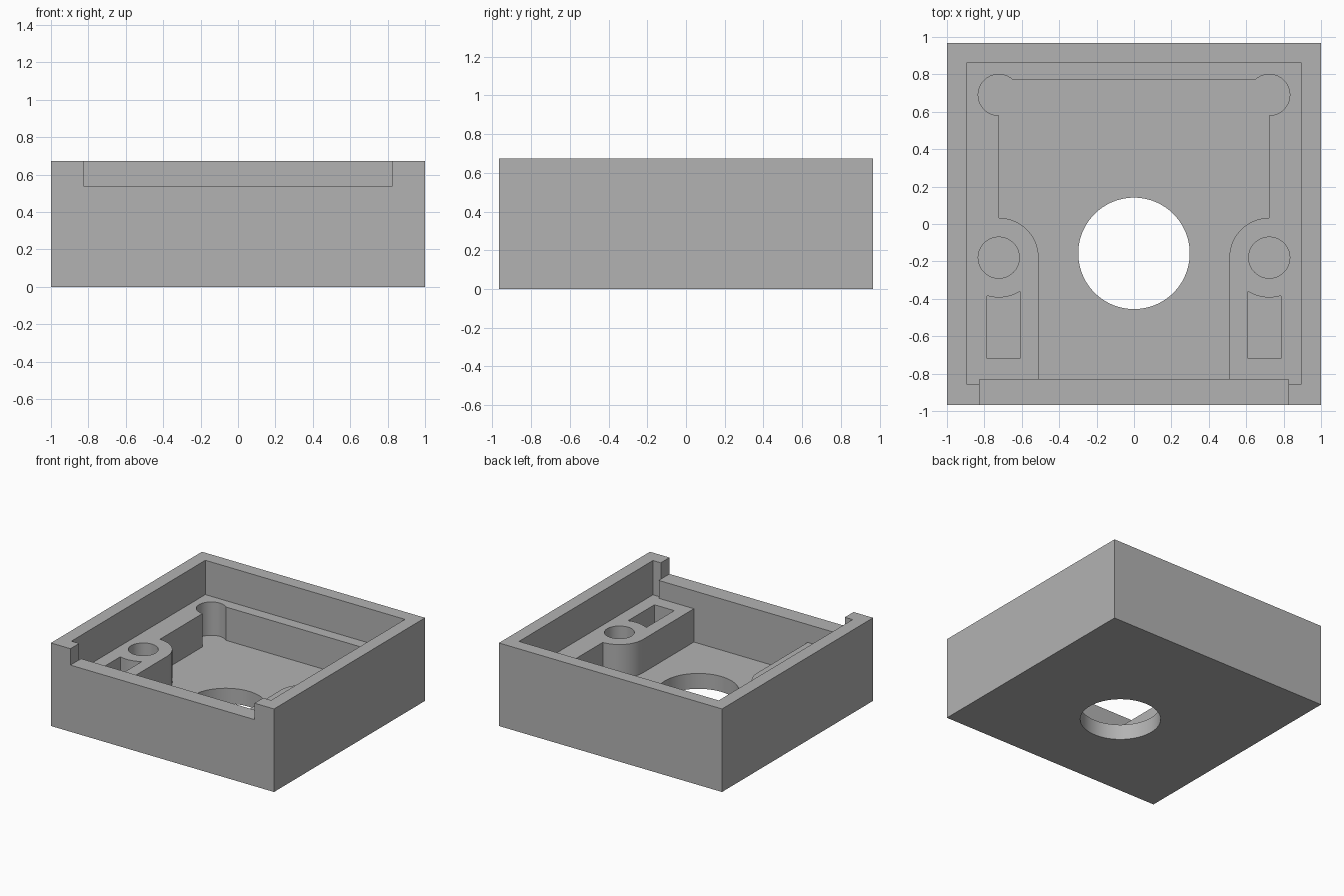
import bpy
import bmesh
from math import radians, cos, sin, asin, degrees

cube = bpy.data.objects.get("Cube")
if cube:
    bpy.data.objects.remove(cube, do_unlink=True)

# Main sizes
HALF_X, HALF_Y, TOP = 1.0, 0.967, 0.673
FLOOR, LEDGE, NOTCH = 0.125, 0.395, 0.54
FRONT = -0.83                      # inner face of the front wall
POST_X, POST_Y, POST_R = 0.723, -0.18, 0.213
BORE_R, CORNER_Y, POCKET_BACK = 0.11, 0.69, 0.77
ABOVE = TOP + 0.2

grey = bpy.data.materials.new("plain grey")
grey.use_nodes = True
colour = (0.45, 0.45, 0.45, 1)
grey.diffuse_color = colour
grey.node_tree.nodes["Principled BSDF"].inputs["Base Color"].default_value = colour


def arc(cx, cy, r, start, end, steps=32):
    angles = [radians(start + (end - start) * i / steps) for i in range(steps + 1)]
    return [(cx + r * cos(a), cy + r * sin(a)) for a in angles]


def rect(x0, x1, y0, y1):
    return [(x0, y0), (x1, y0), (x1, y1), (x0, y1)]


def mirror(points):
    return [(-x, y) for x, y in reversed(points)]


def prism(name, outline, z0, z1):
    """Extrude a flat outline between two heights."""
    bm = bmesh.new()
    face = bm.faces.new([bm.verts.new((x, y, z0)) for x, y in outline])
    result = bmesh.ops.extrude_face_region(bm, geom=[face])
    moved = [v for v in result["geom"] if isinstance(v, bmesh.types.BMVert)]
    bmesh.ops.translate(bm, verts=moved, vec=(0, 0, z1 - z0))
    bmesh.ops.recalc_face_normals(bm, faces=bm.faces)
    mesh = bpy.data.meshes.new(name)
    bm.to_mesh(mesh)
    bm.free()
    mesh.materials.append(grey)
    obj = bpy.data.objects.new(name, mesh)
    bpy.context.collection.objects.link(obj)
    return obj


def cut(target, outline, z0, z1):
    """Carve a prism out of the target and discard the cutter."""
    cutter = prism("cutter", outline, z0, z1)
    cutter.hide_render = True
    mod = target.modifiers.new("cut", "BOOLEAN")
    mod.operation, mod.solver, mod.object = "DIFFERENCE", "EXACT", cutter
    bpy.context.view_layer.objects.active = target
    bpy.ops.object.modifier_apply(modifier=mod.name)
    bpy.data.objects.remove(cutter, do_unlink=True)


housing = prism("housing", rect(-HALF_X, HALF_X, -HALF_Y, HALF_Y), 0, TOP)

# Shallow upper recess, with a thicker front wall between the corner tabs
half = [(0.825, FRONT), (0.825, -0.855), (0.895, -0.855), (0.895, 0.86)]
cut(housing, half + mirror(half), LEDGE, ABOVE)

# Lowered front wall
cut(housing, rect(-0.825, 0.825, -1.2, -0.6), NOTCH, ABOVE)

# Deep pocket, curving around the two posts and into round back corners
meet = 180 - degrees(asin((POCKET_BACK - CORNER_Y) / BORE_R))
half = ([(POST_X - POST_R, FRONT)]
        + arc(POST_X, POST_Y, POST_R, 180, 90)
        + arc(POST_X, CORNER_Y, BORE_R, -90, meet, 48))
cut(housing, half + mirror(half), FLOOR, NOTCH)

# Round opening through the floor
cut(housing, arc(0, -0.157, 0.298, 0, 360, 96)[:-1], -0.2, LEDGE)

# Bore and slot in each post
bore = arc(POST_X, POST_Y, BORE_R, 0, 360, 64)[:-1]
x0, x1 = 0.61, 0.787
a0 = 270 - degrees(asin((POST_X - x0) / POST_R))
a1 = 270 + degrees(asin((x1 - POST_X) / POST_R))
slot = [(x1, -0.72), (x0, -0.72)] + arc(POST_X, POST_Y, POST_R, a0, a1, 16)
for shape in (bore, slot):
    cut(housing, shape, FLOOR, NOTCH)
    cut(housing, mirror(shape), FLOOR, NOTCH)

# Smooth bores, crisp edges
bpy.ops.object.select_all(action="DESELECT")
housing.select_set(True)
bpy.context.view_layer.objects.active = housing
bpy.ops.object.shade_smooth_by_angle(angle=radians(30))
